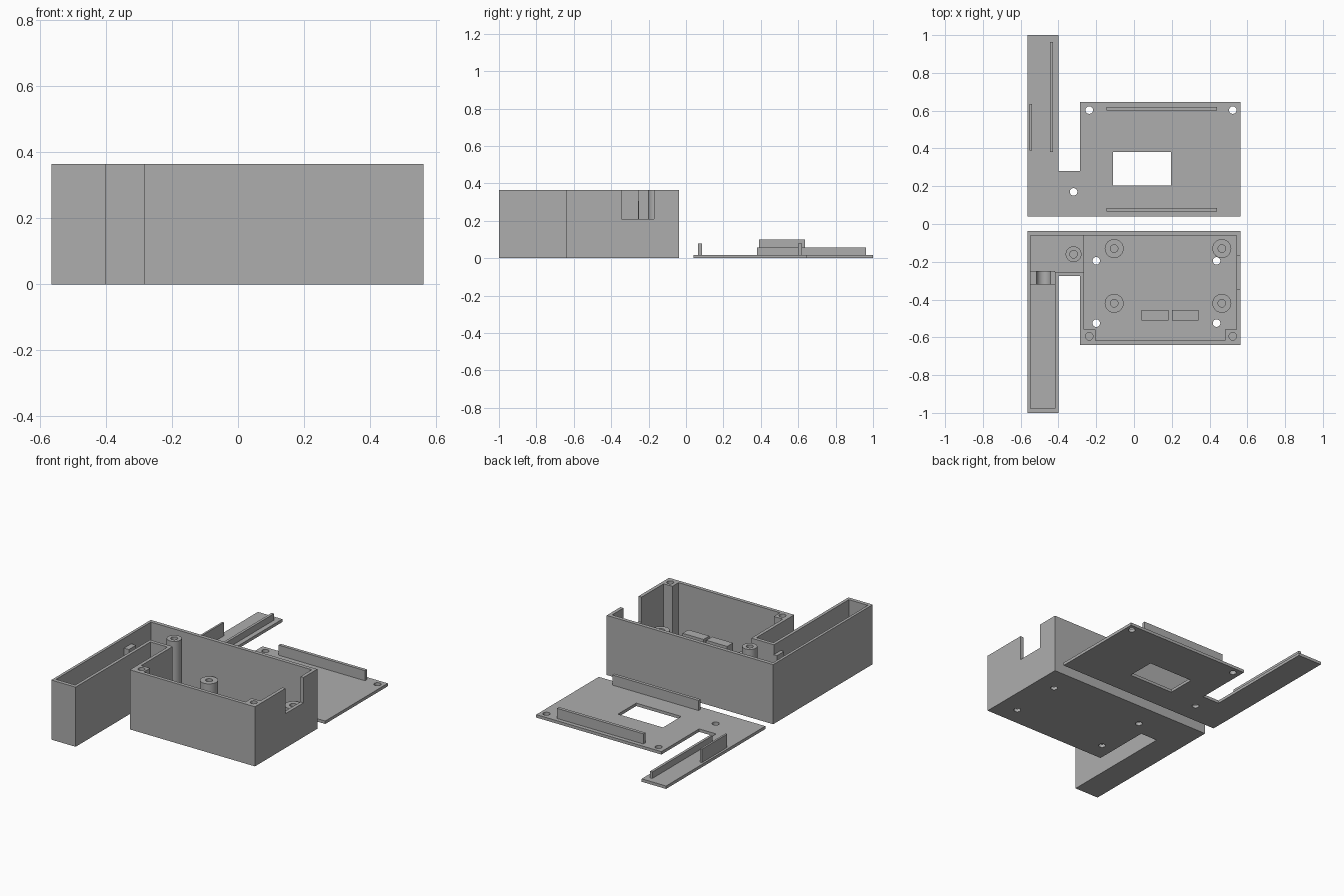
import bpy
import bmesh
import math
from mathutils import Matrix

cube = bpy.data.objects.get("Cube")
if cube:
    bpy.data.objects.remove(cube, do_unlink=True)

grey = bpy.data.materials.new("plain grey")
grey.use_nodes = True
grey.diffuse_color = (0.42, 0.42, 0.42, 1)
grey.node_tree.nodes["Principled BSDF"].inputs["Base Color"].default_value = (0.42, 0.42, 0.42, 1)


def add(name, bm):
    bmesh.ops.recalc_face_normals(bm, faces=bm.faces)
    mesh = bpy.data.meshes.new(name)
    bm.to_mesh(mesh)
    bm.free()
    mesh.materials.append(grey)
    obj = bpy.data.objects.new(name, mesh)
    bpy.context.collection.objects.link(obj)
    return obj


def prism(name, outline, z0, z1):
    """Extrude a plan outline from z0 to z1."""
    bm = bmesh.new()
    face = bm.faces.new([bm.verts.new((x, y, z0)) for x, y in outline])
    top = bmesh.ops.extrude_face_region(bm, geom=[face])["geom"]
    verts = [v for v in top if isinstance(v, bmesh.types.BMVert)]
    bmesh.ops.translate(bm, verts=verts, vec=(0, 0, z1 - z0))
    return add(name, bm)


def box(name, x0, x1, y0, y1, z0, z1):
    return prism(name, [(x0, y0), (x1, y0), (x1, y1), (x0, y1)], z0, z1)


def cylinder(name, x, y, r, z0, z1):
    bm = bmesh.new()
    bmesh.ops.create_cone(bm, cap_ends=True, segments=32, radius1=r, radius2=r, depth=z1 - z0,
                          matrix=Matrix.Translation((x, y, (z0 + z1) / 2)))
    return add(name, bm)


def select(obj):
    bpy.ops.object.select_all(action="DESELECT")
    obj.select_set(True)
    bpy.context.view_layer.objects.active = obj


def cut(obj, *cutters):
    select(obj)
    for cutter in cutters:
        cutter.hide_render = True
        mod = obj.modifiers.new("cut", "BOOLEAN")
        mod.operation = "DIFFERENCE"
        mod.solver = "EXACT"
        mod.object = cutter
        bpy.ops.object.modifier_apply(modifier=mod.name)
        bpy.data.objects.remove(cutter, do_unlink=True)
    bpy.ops.object.shade_smooth_by_angle(angle=math.radians(30))


def screw_hole(x, y, z0, z1):
    return cylinder("hole_cutter", x, y, 0.02, z0, z1)


H = 0.365      # case height
FLOOR = 0.02
LEFT, ARM, BODY, RIGHT = -0.565, -0.4, -0.285, 0.563

# Case shell: wide body joined to a long narrow arm
case = prism("case_shell", [(LEFT, -1), (ARM, -1), (ARM, -0.275), (BODY, -0.275), (BODY, -0.64),
                            (RIGHT, -0.64), (RIGHT, -0.037), (LEFT, -0.037)], 0, H)
body_cavity = prism("body_cutter", [(-0.265, -0.06), (-0.265, -0.558), (-0.205, -0.558),
                                    (-0.205, -0.618), (0.483, -0.618), (0.483, -0.558),
                                    (0.542, -0.558), (0.542, -0.06)], FLOOR, 0.5)
arm_cavity = prism("arm_cutter", [(-0.548, -0.06), (-0.548, -0.977), (-0.419, -0.977),
                                  (-0.419, -0.253), (-0.255, -0.253), (-0.255, -0.06)], 0.03, 0.5)
side_notch = box("notch_cutter", 0.5, 0.6, -0.345, -0.17, 0.21, 0.5)
floor_holes = [screw_hole(x, y, -0.1, 0.1) for x in (-0.2, 0.437) for y in (-0.195, -0.525)]
corner_holes = [screw_hole(x, -0.595, 0.1, 0.5) for x in (-0.237, 0.523)]
cut(case, body_cavity, arm_cavity, side_notch, *floor_holes, *corner_holes)

# Hollow pillars: board standoffs and the lid screw post
pillars = [("board_standoff", x, y, 0.05, 0.155) for x in (-0.105, 0.465) for y in (-0.13, -0.42)]
pillars.append(("lid_screw_post", -0.32, -0.16, 0.042, H))
for name, x, y, r, top in pillars:
    pillar = cylinder(name, x, y, r, 0.01, top)
    cut(pillar, screw_hole(x, y, 0.04, 0.5))

# Board support blocks
for x in (0.04, 0.2):
    box("support_block", x, x + 0.142, -0.512, -0.455, 0.01, 0.155)

# Saddle across the arm with a rounded channel
saddle = box("cable_saddle", -0.55, -0.417, -0.32, -0.25, 0.02, 0.305)
channel = cylinder("channel_cutter", 0, 0, 0.037, -0.1, 0.1)
channel.data.transform(Matrix.Translation((-0.478, -0.285, 0.265)) @ Matrix.Rotation(math.pi / 2, 4, "X"))
cut(saddle, channel, box("slot_cutter", -0.515, -0.441, -0.4, -0.2, 0.265, 0.5))

# Lid plate lying behind the case
lid = prism("lid_plate", [(LEFT, 0.04), (RIGHT, 0.04), (RIGHT, 0.645), (BODY, 0.645),
                          (BODY, 0.28), (ARM, 0.28), (ARM, 1), (LEFT, 1)], 0, 0.018)
window = box("window_cutter", -0.11, 0.195, 0.203, 0.38, -0.1, 0.1)
lid_holes = [screw_hole(x, y, -0.1, 0.1) for x, y in ((-0.237, 0.603), (0.523, 0.603), (-0.32, 0.17))]
cut(lid, window, *lid_holes)

# Lid locating ribs
for y in (0.065, 0.6):
    box("lid_rib", -0.145, 0.44, y, y + 0.02, 0.01, 0.08)
box("arm_long_rib", -0.446, -0.43, 0.38, 0.963, 0.01, 0.058)
box("arm_short_rib", -0.552, -0.54, 0.39, 0.635, 0.01, 0.1)
